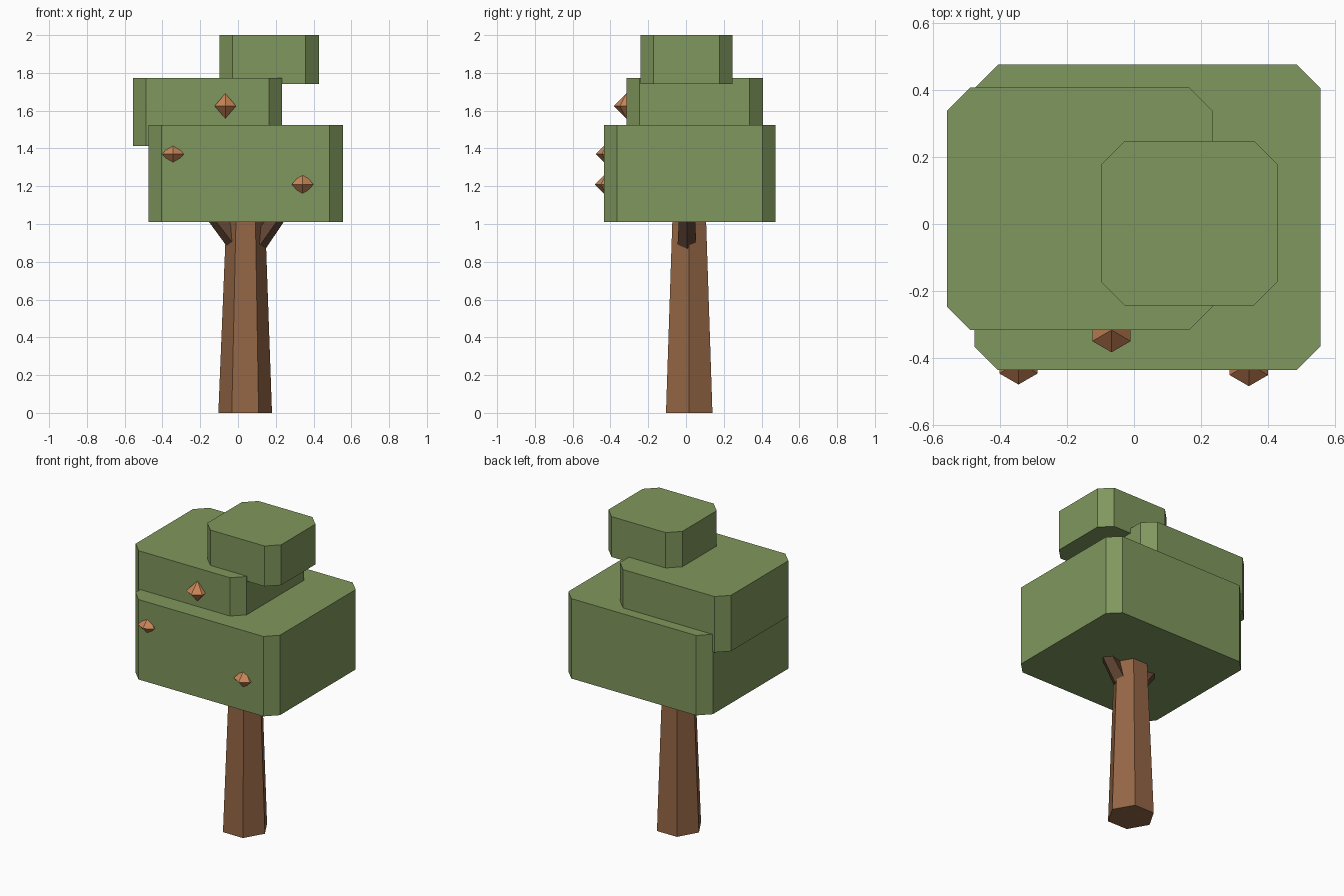
import bpy, bmesh, math
from mathutils import Vector

if "Cube" in bpy.data.objects:
    bpy.data.objects.remove(bpy.data.objects["Cube"])


def material(name, hex_rgb):
    def lin(c):
        c /= 255
        return c / 12.92 if c <= 0.04045 else ((c + 0.055) / 1.055) ** 2.4
    m = bpy.data.materials.new(name)
    m.diffuse_color = (*[lin(c) for c in hex_rgb], 1)
    m.use_nodes = True
    m.node_tree.nodes["Principled BSDF"].inputs["Base Color"].default_value = m.diffuse_color
    return m


leaf = material("leaf green", (0x80, 0x97, 0x5D))
bark = material("bark brown", (0x94, 0x66, 0x45))
dark_bark = material("dark bark", (0x60, 0x44, 0x32))
fruit_mat = material("fruit orange", (0xC8, 0x85, 0x57))


def add(name, bm, mat):
    bmesh.ops.recalc_face_normals(bm, faces=bm.faces)
    me = bpy.data.meshes.new(name)
    bm.to_mesh(me)
    bm.free()
    me.materials.append(mat)
    ob = bpy.data.objects.new(name, me)
    bpy.context.collection.objects.link(ob)
    return ob


def canopy(name, x0, x1, y0, y1, z0, z1, c=0.07):
    """Block with chamfered vertical corners."""
    pts = [(x0 + c, y0), (x1 - c, y0), (x1, y0 + c), (x1, y1 - c),
           (x1 - c, y1), (x0 + c, y1), (x0, y1 - c), (x0, y0 + c)]
    bm = bmesh.new()
    face = bm.faces.new([bm.verts.new((x, y, z0)) for x, y in pts])
    ext = bmesh.ops.extrude_face_region(bm, geom=[face])["geom"]
    for v in ext:
        if isinstance(v, bmesh.types.BMVert):
            v.co.z = z1
    # extruding a lone face keeps the base, so the block is closed
    add(name, bm, leaf)


def limb(name, a, b, r0, r1, sides, mat, spin=0.0):
    """Tapered prism from point a to point b."""
    a, b = Vector(a), Vector(b)
    d = (b - a).normalized()
    v = Vector((0, 1, 0))
    u = v.cross(d).normalized()
    bm = bmesh.new()
    rings = []
    for p, r in ((a, r0), (b, r1)):
        angles = [spin + math.tau * i / sides for i in range(sides)]
        rings.append([bm.verts.new(p + r * (u * math.cos(t) + v * math.sin(t)))
                      for t in angles])
    for i in range(sides):
        j = (i + 1) % sides
        bm.faces.new((rings[0][i], rings[0][j], rings[1][j], rings[1][i]))
    for ring in rings:
        bm.faces.new(ring)
    add(name, bm, mat)


def fruit(name, loc, r=0.066):
    """Six-sided double pyramid."""
    bm = bmesh.new()
    bmesh.ops.create_uvsphere(bm, u_segments=6, v_segments=2, radius=r)
    ob = add(name, bm, fruit_mat)
    ob.location = loc


# Foliage blocks
canopy("lower_canopy", -0.475, 0.555, -0.435, 0.475, 1.01, 1.525)
canopy("middle_canopy", -0.557, 0.234, -0.316, 0.407, 1.412, 1.772)
canopy("top_canopy", -0.098, 0.428, -0.242, 0.247, 1.74, 2.0)

# Trunk and the two short branches under the foliage
limb("trunk", (0.038, 0.017, 0), (0.041, 0.017, 1.1), 0.142, 0.1, 6, bark)
limb("right_branch", (0.105, 0.005, 0.90), (0.282, 0.005, 1.143),
     0.052, 0.04, 5, dark_bark)
limb("left_branch", (-0.011, 0.005, 0.904), (-0.197, 0.005, 1.138),
     0.052, 0.04, 5, dark_bark, math.pi)

# Fruits half sunk into the front faces
fruit("upper_fruit", (-0.067, -0.316, 1.625))
fruit("left_fruit", (-0.344, -0.412, 1.37))
fruit("right_fruit", (0.342, -0.417, 1.21))
